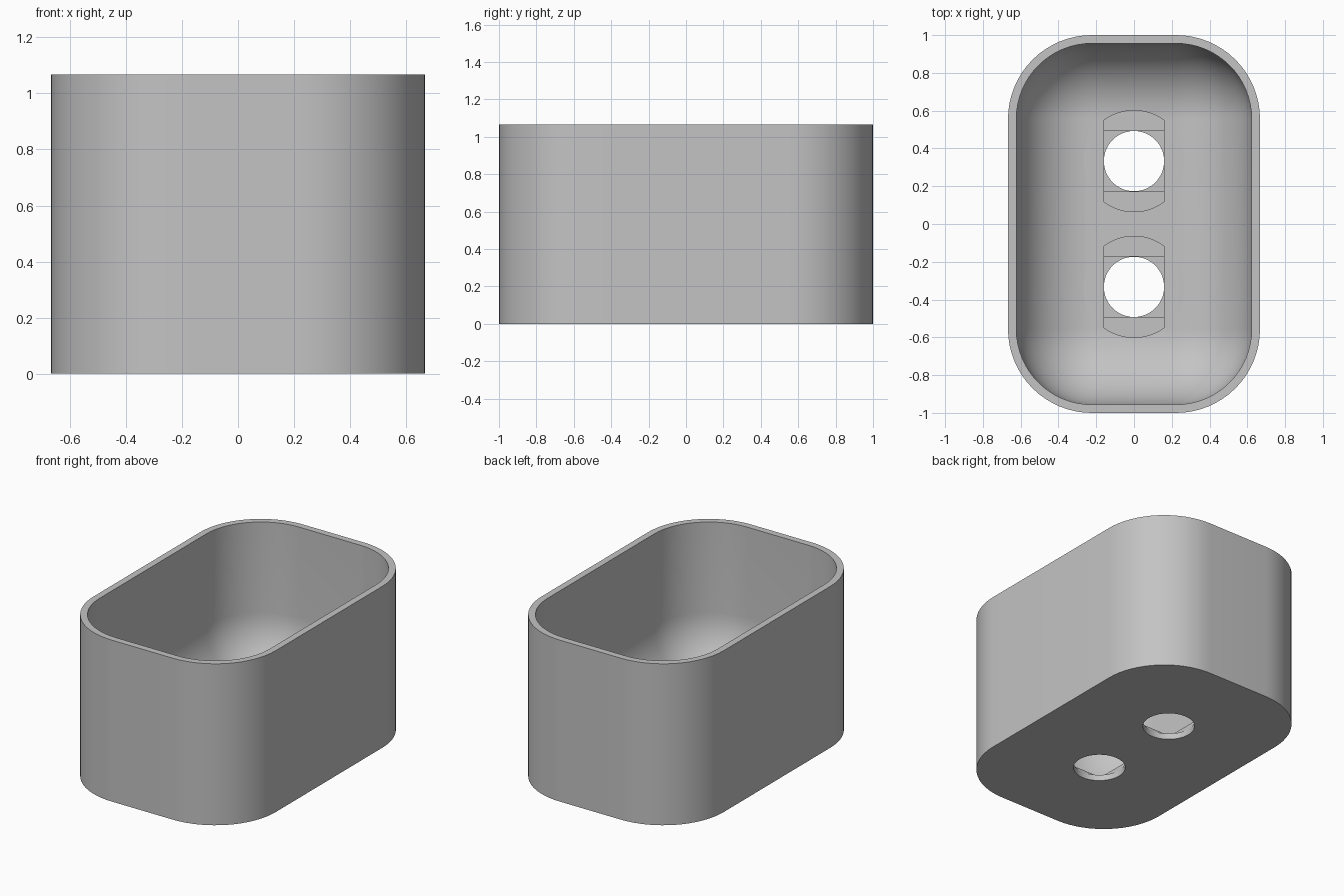
import bpy
import bmesh
from math import sin, cos, pi, radians

cube = bpy.data.objects.get("Cube")
if cube:
    bpy.data.objects.remove(cube, do_unlink=True)

HALF_X, HALF_Y, HEIGHT = 0.667, 1.0, 1.067
CORNER, WALL = 0.444, 0.044
FLOOR, SQUARE_TOP, ROUND_TOP = 0.07, 0.055, 0.04
HOLE, HEAD, HOLE_Y = 0.16, 0.268, 0.333
FLAT_X, FLAT_Y = HALF_X - CORNER, HALF_Y - CORNER
STEPS = 16

grey = bpy.data.materials.new("light grey")
grey.use_nodes = True
grey.diffuse_color = (0.55, 0.55, 0.55, 1)
grey.node_tree.nodes["Principled BSDF"].inputs["Base Color"].default_value = grey.diffuse_color


def make_object(name, bm):
    bmesh.ops.recalc_face_normals(bm, faces=bm.faces)
    mesh = bpy.data.meshes.new(name)
    bm.to_mesh(mesh)
    bm.free()
    mesh.materials.append(grey)
    obj = bpy.data.objects.new(name, mesh)
    bpy.context.collection.objects.link(obj)
    return obj


def rounded_ring(bm, radius, z):
    """Rounded rectangle at a distance of radius around the flat core."""
    ring = []
    for quarter, (sx, sy) in enumerate(((1, 1), (-1, 1), (-1, -1), (1, -1))):
        for i in range(STEPS + 1):
            a = (quarter + i / STEPS) * pi / 2
            ring.append(bm.verts.new((sx * FLAT_X + radius * cos(a),
                                      sy * FLAT_Y + radius * sin(a), z)))
    return ring


def prism(name, outline, z0, z1):
    bm = bmesh.new()
    low = [bm.verts.new((x, y, z0)) for x, y in outline]
    high = [bm.verts.new((x, y, z1)) for x, y in outline]
    bm.faces.new(low)
    bm.faces.new(high)
    for i in range(len(low)):
        j = (i + 1) % len(low)
        bm.faces.new((low[i], low[j], high[j], high[i]))
    return make_object(name, bm)


def circle(radius, cy, count=64):
    return [(radius * cos(2 * pi * i / count), cy + radius * sin(2 * pi * i / count))
            for i in range(count)]


# Container skin: outer wall, rim, inner wall and scooped floor
inner = CORNER - WALL
sections = [(CORNER, 0), (CORNER, HEIGHT), (inner, HEIGHT)]
for i in range(STEPS + 1):
    a = i / STEPS * pi / 2
    sections.append((inner * cos(a), FLOOR + inner * (1 - sin(a))))
bm = bmesh.new()
rings = [rounded_ring(bm, r, z) for r, z in sections]
for a, b in zip(rings, rings[1:]):
    for i in range(len(a)):
        j = (i + 1) % len(a)
        bm.faces.new((a[i], a[j], b[j], b[i]))
bm.faces.new(rings[0])
bm.faces.new(rings[-1])
bmesh.ops.remove_doubles(bm, verts=bm.verts, dist=0.0001)
container = make_object("container", bm)

# Screw holes: shallow head clearance, clipped slot, square step, round bore
cutters = []
for cy in (-HOLE_Y, HOLE_Y):
    half = (HEAD ** 2 - HOLE ** 2) ** 0.5
    top_arc = []
    for i in range(13):
        x = HOLE * (1 - i / 6)
        top_arc.append((x, (HEAD ** 2 - x ** 2) ** 0.5))
    slot = [(x, cy + y) for x, y in top_arc] + [(-x, cy - y) for x, y in top_arc]
    square = [(sx * HOLE, cy + sy * HOLE) for sx, sy in ((1, 1), (-1, 1), (-1, -1), (1, -1))]
    cutters += [
        prism("head_clearance_cutter", circle(HEAD, cy), FLOOR + 0.0005, FLOOR + 0.2),
        prism("slot_cutter", slot, SQUARE_TOP, FLOOR + 0.1),
        prism("square_cutter", square, ROUND_TOP, FLOOR + 0.08),
        prism("bore_cutter", circle(HOLE - 0.0005, cy), -0.1, FLOOR + 0.06),
    ]

bpy.ops.object.select_all(action='DESELECT')
container.select_set(True)
bpy.context.view_layer.objects.active = container
for cutter in cutters:
    cutter.hide_render = True
    cut = container.modifiers.new("hole", 'BOOLEAN')
    cut.operation = 'DIFFERENCE'
    cut.solver = 'EXACT'
    cut.object = cutter
    bpy.ops.object.modifier_apply(modifier=cut.name)
for cutter in cutters:
    bpy.data.objects.remove(cutter, do_unlink=True)

bpy.ops.object.shade_smooth_by_angle(angle=radians(30))
